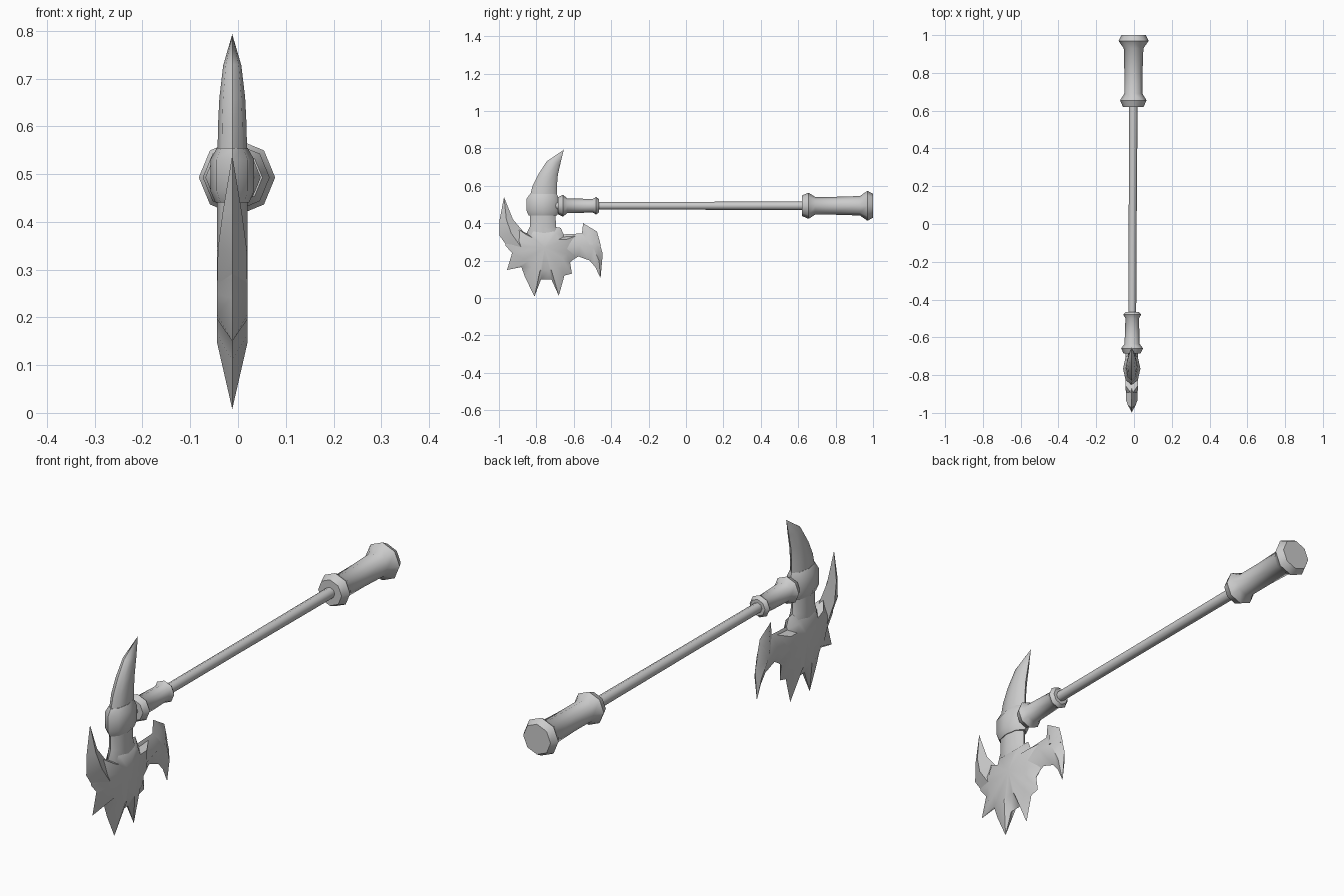
import bpy, bmesh, math
from mathutils import Vector

if "Cube" in bpy.data.objects:
    bpy.data.objects.remove(bpy.data.objects["Cube"])

HX = -0.012   # middle plane of the head


def finish(name, bm, angle):
    bmesh.ops.remove_doubles(bm, verts=bm.verts, dist=0.0005)
    bmesh.ops.recalc_face_normals(bm, faces=bm.faces)
    me = bpy.data.meshes.new(name)
    bm.to_mesh(me)
    bm.free()
    ob = bpy.data.objects.new(name, me)
    bpy.context.collection.objects.link(ob)
    bpy.ops.object.select_all(action='DESELECT')
    ob.select_set(True)
    bpy.context.view_layer.objects.active = ob
    bpy.ops.object.shade_smooth_by_angle(angle=math.radians(angle))
    return ob


def skin(name, rings, angle):
    """Join rings of points with quads and cap both ends."""
    bm = bmesh.new()
    vr = [[bm.verts.new(p) for p in r] for r in rings]
    n = len(vr[0])
    for a, b in zip(vr, vr[1:]):
        for i in range(n):
            j = (i + 1) % n
            bm.faces.new((a[i], a[j], b[j], b[i]))
    bm.faces.new(vr[0])
    bm.faces.new(vr[-1])
    return finish(name, bm, angle)


def turned(name, profile, sides=8):
    """Round part along y from (y, radius) pairs; the shaft leans slightly in x."""
    rings = []
    for y, r in profile:
        cx = -0.007 + 0.005 * y
        rings.append([(cx + r * math.cos(2 * math.pi * i / sides), y,
                       0.493 + r * math.sin(2 * math.pi * i / sides)) for i in range(sides)])
    return skin(name, rings, 50)


def horn(name, stations, sides=4, angle=50):
    """Loft between two outline curves: (y1, z1, y2, z2, half thickness)."""
    rings = []
    for y1, z1, y2, z2, h in stations:
        a, b = Vector((HX, y1, z1)), Vector((HX, y2, z2))
        c, u = (a + b) / 2, (a - b) / 2
        rings.append([c + u * math.cos(2 * math.pi * i / sides)
                      + Vector((h * math.sin(2 * math.pi * i / sides), 0, 0)) for i in range(sides)])
    return skin(name, rings, angle)


# Handle
turned("shaft", [(-0.70, 0.021), (0.0, 0.021), (0.66, 0.023)])
turned("grip", [(0.62, 0.055), (0.655, 0.07), (0.69, 0.048), (0.80, 0.048),
                (0.93, 0.052), (0.97, 0.08), (1.0, 0.064)])
turned("collar", [(-0.685, 0.045), (-0.658, 0.058), (-0.635, 0.04), (-0.50, 0.036),
                  (-0.48, 0.047), (-0.465, 0.035)])

# Socket ring, neck and top spike
horn("socket", [(-0.84, 0.44, -0.69, 0.44, 0.035), (-0.852, 0.465, -0.68, 0.465, 0.046),
                (-0.852, 0.53, -0.68, 0.53, 0.046), (-0.835, 0.555, -0.69, 0.555, 0.032)], 8)
horn("neck", [(-0.835, 0.50, -0.70, 0.50, 0.032), (-0.835, 0.38, -0.695, 0.38, 0.032),
              (-0.86, 0.33, -0.66, 0.33, 0.032), (-0.84, 0.25, -0.66, 0.25, 0.03)], 8)
horn("top_spike", [(-0.838, 0.53, -0.69, 0.53, 0.031), (-0.82, 0.60, -0.69, 0.60, 0.03),
                   (-0.79, 0.66, -0.685, 0.66, 0.027), (-0.745, 0.73, -0.67, 0.725, 0.019),
                   (-0.653, 0.793, -0.653, 0.793, 0)], 8)

# Jagged blade: thin outline rising to a thick flat centre on both sides
outline = [(-0.835, 0.38), (-0.85, 0.345), (-0.90, 0.37), (-0.97, 0.32), (-0.965, 0.28),
           (-0.93, 0.24), (-0.957, 0.15), (-0.88, 0.165), (-0.86, 0.11), (-0.81, 0.008),
           (-0.775, 0.10), (-0.72, 0.10), (-0.68, 0.012), (-0.65, 0.12), (-0.61, 0.13),
           (-0.62, 0.19), (-0.585, 0.22), (-0.58, 0.335), (-0.65, 0.33), (-0.67, 0.375),
           (-0.70, 0.38)]
centre = Vector((-0.755, 0.27))
bm = bmesh.new()
rim = [bm.verts.new((HX, y, z)) for y, z in outline]
for side in (-1, 1):
    inner = []
    for p in outline:
        d = Vector(p) - centre
        q = centre + d.normalized() * min(d.length * 0.7, 0.125)
        inner.append(bm.verts.new((HX + side * 0.032, q.x, q.y)))
    hub = bm.verts.new((HX + side * 0.032, *centre))
    for i in range(len(rim)):
        j = (i + 1) % len(rim)
        bm.faces.new((rim[i], rim[j], inner[j], inner[i]))
        bm.faces.new((inner[i], inner[j], hub))
finish("blade", bm, 50)

# Curved horn, hook and barb on the ends of the blade
horn("front_horn", [(-0.93, 0.24, -0.80, 0.26, 0.032), (-0.998, 0.335, -0.87, 0.355, 0.03),
                    (-0.996, 0.42, -0.925, 0.42, 0.02), (-0.973, 0.54, -0.973, 0.54, 0)])
horn("rear_hook", [(-0.66, 0.34, -0.66, 0.17, 0.032), (-0.555, 0.345, -0.575, 0.222, 0.03),
                   (-0.475, 0.34, -0.515, 0.20, 0.027), (-0.445, 0.235, -0.485, 0.165, 0.017),
                   (-0.457, 0.105, -0.457, 0.105, 0)])
horn("hook_barb", [(-0.56, 0.29, -0.455, 0.28, 0.026), (-0.556, 0.345, -0.476, 0.355, 0.016),
                   (-0.55, 0.40, -0.55, 0.40, 0)])
